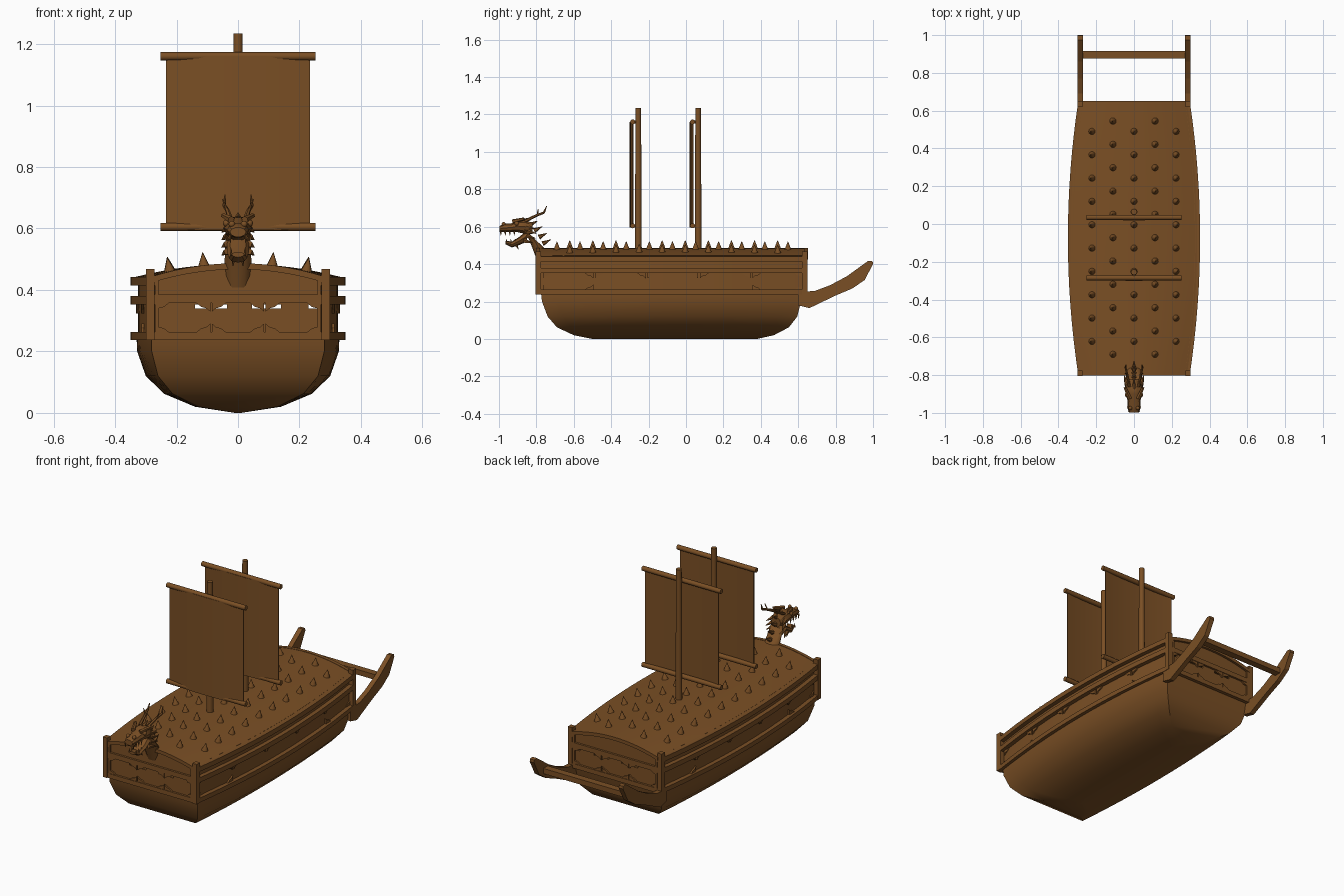
import bpy, bmesh, math
from math import sin, cos, pi
from mathutils import Vector, Matrix

cube = bpy.data.objects.get("Cube")
if cube:
    bpy.data.objects.remove(cube, do_unlink=True)

wood = bpy.data.materials.new("brown_wood")
wood.use_nodes = True
colour = (0.195, 0.078, 0.018, 1)
wood.diffuse_color = colour
wood.node_tree.nodes["Principled BSDF"].inputs["Base Color"].default_value = colour

BOW, STERN = -0.80, 0.65
STATIONS = [BOW + (STERN - BOW) * i / 16 for i in range(17)]


def finish(name, bm, smooth=None):
    bmesh.ops.recalc_face_normals(bm, faces=bm.faces)
    me = bpy.data.meshes.new(name)
    bm.to_mesh(me)
    bm.free()
    me.materials.append(wood)
    ob = bpy.data.objects.new(name, me)
    bpy.context.collection.objects.link(ob)
    if smooth:
        bpy.ops.object.select_all(action='DESELECT')
        ob.select_set(True)
        bpy.context.view_layer.objects.active = ob
        bpy.ops.object.shade_smooth_by_angle(angle=math.radians(smooth))
    return ob


def loft(bm, rings, caps=(True, True)):
    """Skin a list of equally long closed rings."""
    rows = [[bm.verts.new(p) for p in r] for r in rings]
    n = len(rows[0])
    for a, b in zip(rows, rows[1:]):
        for i in range(n):
            bm.faces.new((a[i], a[(i + 1) % n], b[(i + 1) % n], b[i]))
    for row, cap in ((rows[0], caps[0]), (rows[-1], caps[1])):
        if cap:
            bm.faces.new(row)


def box(bm, x0, x1, y0, y1, z0, z1):
    loft(bm, [[(x0, y0, z), (x1, y0, z), (x1, y1, z), (x0, y1, z)] for z in (z0, z1)])


def rod(bm, a, b, r0, r1, n=10):
    a, b = Vector(a), Vector(b)
    d = b - a
    m = Matrix.Translation((a + b) / 2) @ d.to_track_quat('Z', 'Y').to_matrix().to_4x4()
    bmesh.ops.create_cone(bm, cap_ends=True, segments=n, radius1=r0, radius2=r1,
                          depth=d.length, matrix=m)


def half_width(y):
    return 0.35 - 0.055 * ((y + 0.075) / 0.725) ** 2


def roof_z(x, y):
    return 0.442 + 0.043 * (1 - (x / (half_width(y) - 0.015)) ** 2)


def side_band(bm, z0, z1, inset, thick):
    """A board that follows the bulge of both sides."""
    for s in (-1, 1):
        rings = []
        for y in STATIONS:
            o = half_width(y) - inset
            rings.append([(s * (o - thick), y, z0), (s * o, y, z0),
                          (s * o, y, z1), (s * (o - thick), y, z1)])
        loft(bm, rings)


# Rounded hull: outline rings stacked from the keel up (z, half width, bow y, stern y)
LEVELS = [(0, .01, -.50, .38), (.02, .14, -.60, .47), (.062, .24, -.69, .55),
          (.12, .30, -.74, .595), (.20, .328, -.77, .615), (.245, .33, -.775, .625)]
bm = bmesh.new()
rings = []
for z, w, y0, y1 in LEVELS:
    ys = [y0 + (y1 - y0) * i / 16 for i in range(17)]
    side = [(w * half_width(y) / 0.35, y, z) for y in ys]
    rings.append(side + [(-x, y, zz) for x, y, zz in reversed(side)])
loft(bm, rings)
finish("hull", bm, 32)

# Side walls and rails
bm = bmesh.new()
side_band(bm, 0.24, 0.445, 0.025, 0.012)
finish("side_walls", bm, 30)
bm = bmesh.new()
for z0, z1 in ((0.237, 0.263), (0.352, 0.38), (0.415, 0.442)):
    side_band(bm, z0, z1, 0, 0.025)
finish("side_rails", bm, 30)

# End walls with narrow slits near the top of the panel, plus their rails
wall = bmesh.new()
rail = bmesh.new()
for y, s in ((BOW, 1), (STERN, -1)):
    y0, y1 = sorted((y + s * 0.012, y + s * 0.024))
    box(wall, -0.28, 0.28, y0, y1, 0.24, 0.34)
    box(wall, -0.28, 0.28, y0, y1, 0.352, 0.39)
    edges = [-0.28, -0.14, -0.09, -0.08, -0.035, 0.045, 0.09, 0.10, 0.14, 0.23, 0.27, 0.28]
    for a, b in zip(edges[::2], edges[1::2]):
        box(wall, a, b, y0, y1, 0.34, 0.352)
    arch = [(-0.28 + 0.04 * i) for i in range(15)]
    loft(wall, [[(x, yy, roof_z(x, y) - 0.004) for x in arch]
                + [(0.28, yy, 0.385), (-0.28, yy, 0.385)] for yy in (y0, y1)])
    r0, r1 = sorted((y, y + s * 0.02))
    for z0, z1 in ((0.237, 0.263), (0.357, 0.385)):
        box(rail, -0.285, 0.285, r0, r1, z0, z1)
finish("end_walls", wall)
finish("end_rails", rail)

# Corner posts
bm = bmesh.new()
for s in (-1, 1):
    for y0, y1 in ((BOW - 0.005, BOW + 0.025), (STERN - 0.03, STERN)):
        box(bm, s * 0.272, s * 0.3, y0, y1, 0.237, 0.468)
finish("corner_posts", bm)

# Corner brackets dressing the panels
bm = bmesh.new()


def bracket(origin, along, up, out):
    o, a, u, n = map(Vector, (origin, along, up, out))
    shape = [o, o + a * 0.045, o + a * 0.03 + u * 0.012, o + a * 0.012 + u * 0.017, o + u * 0.028]
    loft(bm, [shape, [p + n * 0.009 for p in shape]])


for y, s in ((BOW + 0.012, -1), (STERN - 0.012, 1)):
    for c, h in ((-0.18, 0.09), (0, 0.085), (0.18, 0.09)):
        for d in (-1, 1):
            bracket((c + d * h, y, 0.263), (-d, 0, 0), (0, 0, 1), (0, s, 0))
            bracket((c + d * h, y, 0.357), (-d, 0, 0), (0, 0, -1), (0, s, 0))
for s in (-1, 1):
    for i in range(5):
        for d in (-1, 1):
            y = -0.63 + 0.28 * i + d * 0.135
            x = s * (half_width(y) - 0.026)
            bracket((x, y, 0.352), (0, -d, 0), (0, 0, -1), (s, 0, 0))
            if i in (0, 4):
                bracket((x, y, 0.263), (0, -d, 0), (0, 0, 1), (s, 0, 0))
finish("panel_brackets", bm)

# Arched roof deck and the arched beams at its ends
bm = bmesh.new()
rings = []
for y in STATIONS:
    w = half_width(y) - 0.012
    xs = [w * i / 8 for i in range(-8, 9)]
    rings.append([(x, y, roof_z(x, y)) for x in xs]
                 + [(x, y, roof_z(x, y) - 0.015) for x in reversed(xs)])
loft(bm, rings)
finish("roof_deck", bm, 30)
bm = bmesh.new()
for y0, y1 in ((BOW - 0.002, BOW + 0.018), (STERN - 0.018, STERN + 0.002)):
    xs = [0.0345 * i for i in range(-8, 9)]
    loft(bm, [[(x, y, roof_z(x, y) + 0.002) for x in xs]
              + [(x, y, roof_z(x, y) - 0.018) for x in reversed(xs)] for y in (y0, y1)])
finish("arched_beams", bm, 30)

# Staggered roof spikes, leaning with the arch
bm = bmesh.new()
STEP = 0.1235
for xs, start, count in (((-0.222, 0, 0.222), 0.49, 10), ((-0.111, 0.111), 0.545, 11)):
    for x in xs:
        for k in range(count):
            y = start - STEP * k
            z = roof_z(x, y)
            lean = Vector((x * 0.8, 0, 1)).normalized()
            base = Vector((x, y, z - 0.004))
            rod(bm, base, base + lean * 0.046, 0.019, 0.001, 12)
finish("roof_spikes", bm, 40)

# Masts, spars and gently curved sails
for label, my in (("front", -0.255), ("rear", 0.065)):
    bm = bmesh.new()
    rod(bm, (0, my, 0.44), (0, my, 1.235), 0.018, 0.015, 14)
    finish(label + "_mast", bm, 40)
    bm = bmesh.new()
    for z in (0.605, 1.16):
        rod(bm, (-0.252, my - 0.03, z), (0.252, my - 0.03, z), 0.0135, 0.0135, 12)
        rod(bm, (0, my - 0.03, z), (0, my, z), 0.008, 0.008, 8)
    finish(label + "_spars", bm, 40)
    bm = bmesh.new()
    xs = [0.235 * i / 8 for i in range(-8, 9)]
    bulge = [(x, my - 0.046 + 0.014 * (x / 0.235) ** 2) for x in xs]
    loft(bm, [[(x, y, z) for x, y in bulge] + [(x, y + 0.006, z) for x, y in reversed(bulge)]
              for z in (0.595, 1.16)])
    finish(label + "_sail", bm, 30)

# Upswept stern fins joined by a crossbar
FIN = [(.60, .25), (.69, .257), (.77, .287), (.86, .335), (.975, .418), (.998, .415),
       (1.0, .40), (.955, .315), (.89, .27), (.80, .232), (.66, .165), (.60, .18)]
for label, s in (("left", 1), ("right", -1)):
    bm = bmesh.new()
    loft(bm, [[(s * x, y, z) for y, z in FIN] for x in (0.27, 0.298)])
    finish(label + "_stern_fin", bm)
bm = bmesh.new()
box(bm, -0.272, 0.272, 0.875, 0.915, 0.305, 0.335)
finish("stern_crossbar", bm)


# Dragon figurehead
def tube(name, path, n=12, smooth=35):
    """Oval sections across a path in the middle plane: y, z, half width, half height, tilt."""
    bm = bmesh.new()
    rings = []
    for y, z, rx, rz, t in path:
        rings.append([(rx * cos(a), y - rz * sin(a) * sin(t), z + rz * sin(a) * cos(t))
                      for a in (2 * pi * k / n for k in range(n))])
    loft(bm, rings)
    finish(name, bm, smooth)


tube("dragon_neck", [(-.755, .40, .042, .038, 1.35), (-.775, .455, .044, .04, 1.3),
                     (-.80, .51, .043, .043, 1.1), (-.83, .555, .041, .046, .8),
                     (-.87, .59, .04, .043, .4)])
tube("dragon_upper_head", [(-.82, .59, .03, .03, 0), (-.86, .60, .046, .04, 0),
                           (-.90, .603, .046, .034, 0), (-.935, .595, .034, .024, 0),
                           (-.97, .594, .036, .025, 0), (-.998, .588, .026, .016, 0)], 10, 30)
tube("dragon_lower_jaw", [(-.85, .55, .036, .03, 0), (-.89, .525, .036, .022, 0),
                          (-.93, .505, .03, .016, 0), (-.965, .515, .02, .009, 0)], 8, 30)

details = bmesh.new()
for s in (-1, 1):
    # antlers
    rod(details, (s * .025, -.86, .63), (s * .035, -.80, .66), .009, .007, 6)
    rod(details, (s * .035, -.80, .66), (s * .045, -.76, .675), .007, .006, 6)
    rod(details, (s * .045, -.76, .675), (s * .042, -.745, .71), .006, .002, 6)
    rod(details, (s * .035, -.795, .66), (s * .05, -.79, .695), .005, .002, 6)
    # brows, eyes and nostrils
    rod(details, (s * .022, -.925, .628), (s * .048, -.865, .642), .012, .008, 6)
    for p, r in (((s * .037, -.905, .617), .012), ((s * .02, -.975, .614), .011)):
        bmesh.ops.create_icosphere(details, subdivisions=2, radius=r,
                                   matrix=Matrix.Translation(p))
    # teeth
    for k in range(4):
        y = -.99 + .024 * k
        rod(details, (s * .026, y, .578), (s * .025, y, .552), .006, .001, 5)
        rod(details, (s * .022, y + .03, .512), (s * .022, y + .03, .535), .005, .001, 5)
    # cheek fins and beard
    for y, z in ((-.85, .60), (-.845, .575), (-.85, .55), (-.865, .525)):
        rod(details, (s * .035, y, z), (s * .053, y + .045, z - .012), .013, .001, 5)
    rod(details, (s * .014, -.91, .505), (s * .016, -.895, .478), .009, .001, 5)
# mane along the back of the neck
for y, z in ((-.855, .635), (-.825, .615), (-.80, .585), (-.775, .55), (-.755, .515)):
    rod(details, (0, y - .012, z - .006), (0, y + .032, z + .016), .014, .001, 6)
finish("dragon_details", details, 30)
